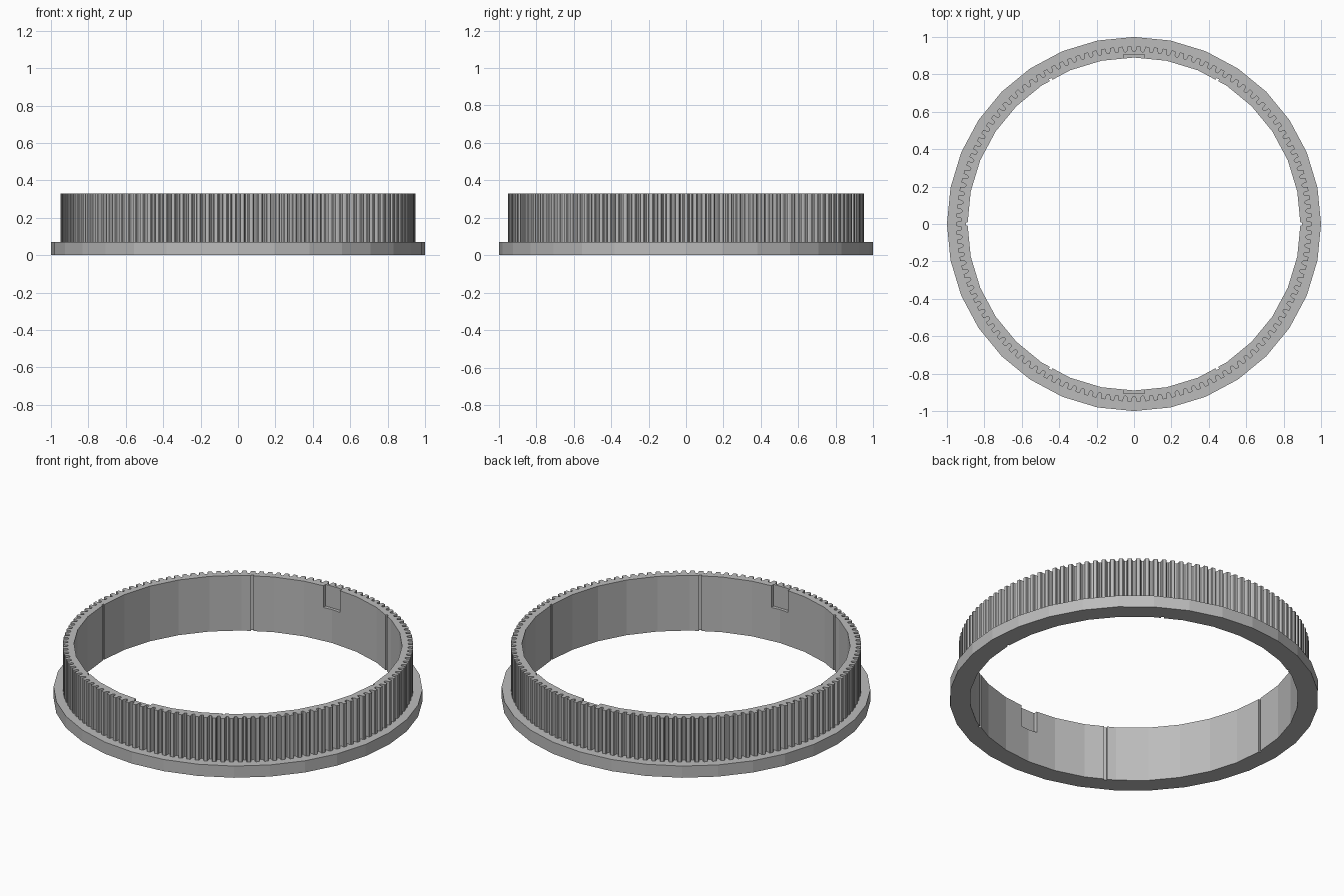
import bpy
import bmesh
from math import cos, sin, pi, radians

if "Cube" in bpy.data.objects:
    bpy.data.objects.remove(bpy.data.objects["Cube"])

SIDES, TEETH = 32, 126
BORE, ROOT, TIP = 0.89, 0.922, 0.95
FLANGE_TOP, TOP, POCKET_FLOOR = 0.07, 0.33, 0.2

grey = bpy.data.materials.new("plain grey")
grey.use_nodes = True
grey.diffuse_color = (0.5, 0.5, 0.5, 1)
grey.node_tree.nodes["Principled BSDF"].inputs["Base Color"].default_value = (0.5, 0.5, 0.5, 1)


def prism(name, outline, z0, z1):
    """Solid made by raising a flat outline from z0 to z1."""
    bm = bmesh.new()
    face = bm.faces.new([bm.verts.new((x, y, z0)) for x, y in outline])
    raised = bmesh.ops.extrude_face_region(bm, geom=[face], use_keep_orig=True)["geom"]
    bmesh.ops.translate(bm, vec=(0, 0, z1 - z0),
                        verts=[v for v in raised if isinstance(v, bmesh.types.BMVert)])
    bmesh.ops.recalc_face_normals(bm, faces=bm.faces)
    mesh = bpy.data.meshes.new(name)
    bm.to_mesh(mesh)
    bm.free()
    mesh.materials.append(grey)
    obj = bpy.data.objects.new(name, mesh)
    bpy.context.collection.objects.link(obj)
    return obj


def polar(radius, angle):
    return radius * cos(angle), radius * sin(angle)


def circle(radius):
    return [polar(radius, 2 * pi * i / SIDES) for i in range(SIDES)]


def box_outline(inner, outer, width, angle):
    """Rectangle from inner to outer radius, turned about the centre."""
    c, s, h = cos(angle), sin(angle), width / 2
    corners = ((inner, -h), (outer, -h), (outer, h), (inner, h))
    return [(x * c - y * s, x * s + y * c) for x, y in corners]


def combine(target, other, operation):
    """Apply a boolean and remove the helper solid."""
    other.hide_render = True
    mod = target.modifiers.new(operation.lower(), 'BOOLEAN')
    mod.operation, mod.object, mod.solver = operation, other, 'EXACT'
    bpy.context.view_layer.objects.active = target
    bpy.ops.object.modifier_apply(modifier=mod.name)
    bpy.data.objects.remove(other)


# Toothed band: flat tips with rounded roots between them
tooth = ((-0.25, TIP - 0.003), (-0.19, TIP), (0.19, TIP), (0.25, TIP - 0.003),
         (0.29, ROOT + 0.008), (0.39, ROOT), (0.61, ROOT), (0.71, ROOT + 0.008))
band = [polar(r, 2 * pi * (i + t) / TEETH) for i in range(TEETH) for t, r in tooth]

# Flange joined to the band, then bored through
ring = prism("toothed_ring", circle(1), 0, FLANGE_TOP)
combine(ring, prism("toothed_band", band, FLANGE_TOP / 2, TOP), 'UNION')
combine(ring, prism("bore_cutter", circle(BORE), -0.1, TOP + 0.1), 'DIFFERENCE')

# Six narrow grooves down the bore
for i in range(6):
    groove = box_outline(0.8, 0.897, 0.016, radians(60 * i))
    combine(ring, prism("groove_cutter", groove, -0.1, TOP + 0.1), 'DIFFERENCE')

# Front and back pockets, open at the top
for angle in (90, -90):
    pocket = box_outline(0.8, 0.907, 0.11, radians(angle))
    combine(ring, prism("pocket_cutter", pocket, POCKET_FLOOR, TOP + 0.1), 'DIFFERENCE')
